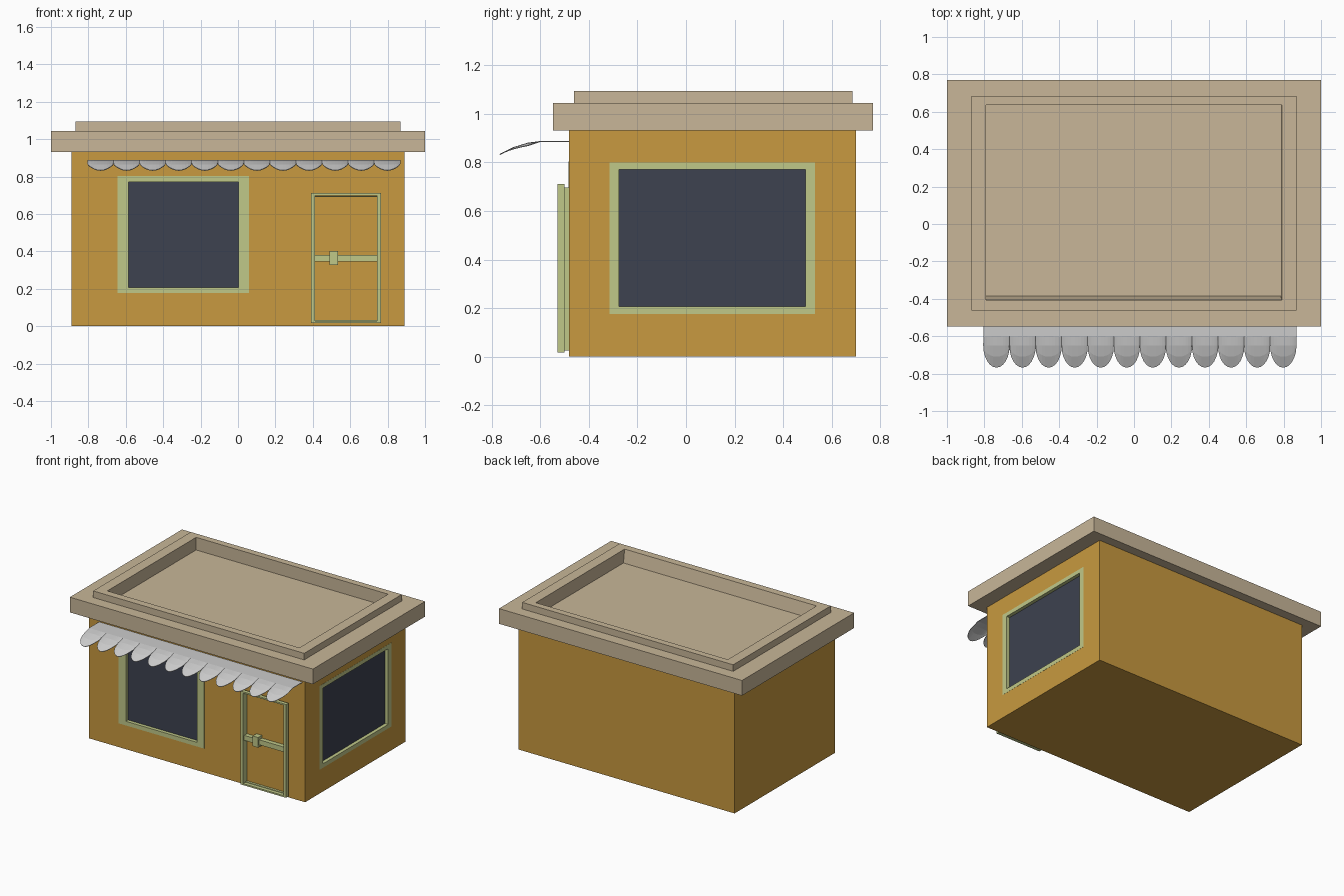
import bpy, bmesh, math

if "Cube" in bpy.data.objects:
    bpy.data.objects.remove(bpy.data.objects["Cube"])


def material(name, rgb):
    m = bpy.data.materials.new(name)
    m.diffuse_color = (*rgb, 1)
    m.use_nodes = True
    m.node_tree.nodes["Principled BSDF"].inputs["Base Color"].default_value = m.diffuse_color
    return m


OCHRE = material("ochre", (0.58, 0.32, 0.05))
STONE = material("stone", (0.58, 0.47, 0.315))
GREEN = material("pale_green", (0.53, 0.58, 0.25))
GLASS = material("dark_glass", (0.047, 0.054, 0.08))


def finish(name, bm, mat=None):
    bmesh.ops.recalc_face_normals(bm, faces=bm.faces)
    mesh = bpy.data.meshes.new(name)
    bm.to_mesh(mesh)
    bm.free()
    obj = bpy.data.objects.new(name, mesh)
    bpy.context.collection.objects.link(obj)
    if mat:
        mesh.materials.append(mat)
    return obj


def top(a, b, d):
    return (a, b, d)


def front(a, b, d):
    return (a, d, b)


def side(a, b, d):
    return (d, a, b)


def loft(name, axis, steps, mat, ring=False):
    """Join a series of (rectangle, depth) steps; ring closes it on itself."""
    bm = bmesh.new()
    loops = []
    for (a0, a1, b0, b1), d in steps:
        corners = [(a0, b0), (a1, b0), (a1, b1), (a0, b1)]
        loops.append([bm.verts.new(axis(a, b, d)) for a, b in corners])
    pairs = list(zip(loops, loops[1:]))
    if ring:
        pairs.append((loops[-1], loops[0]))
    else:
        bm.faces.new(loops[0])
        bm.faces.new(loops[-1])
    for p, q in pairs:
        for i in range(4):
            j = (i + 1) % 4
            bm.faces.new((p[i], p[j], q[j], q[i]))
    return finish(name, bm, mat)


def box(name, axis, rect, d0, d1, mat):
    return loft(name, axis, [(rect, d0), (rect, d1)], mat)


def frame(name, axis, outer, inner, d0, d1, mat):
    return loft(name, axis, [(outer, d0), (outer, d1), (inner, d1), (inner, d0)], mat, True)


# Main building block
walls = box("walls", top, (-0.89, 0.89, -0.482, 0.70), 0, 0.935, OCHRE)


# Windows: flush frame in a wall opening, with the glass set back
def window(name, axis, outer, inner, face, inward):
    cutter = box(name + "_cutter", axis, outer, face - inward, face + inward * 0.04, None)
    cutter.hide_render = True
    cutter.hide_viewport = True
    cut = walls.modifiers.new(name, 'BOOLEAN')
    cut.operation = 'DIFFERENCE'
    cut.solver = 'EXACT'
    cut.object = cutter
    frame(name + "_frame", axis, outer, inner, face + inward * 0.04, face - inward * 0.001, GREEN)
    box(name + "_glass", axis, inner, face + inward * 0.04, face + inward * 0.025, GLASS)


window("front_window", front, (-0.645, 0.06, 0.177, 0.803), (-0.585, 0.002, 0.208, 0.772), -0.482, 1)
window("side_window", side, (-0.315, 0.532, 0.177, 0.80), (-0.275, 0.492, 0.207, 0.77), 0.89, -1)

# Stepped roof with a sunken deck
slab = (-1, 1, -0.548, 0.77)
parapet = (-0.868, 0.868, -0.462, 0.685)
well = (-0.79, 0.79, -0.407, 0.636)
deck = (-0.79, 0.785, -0.386, 0.636)
loft("roof", top, [(slab, 0.932), (slab, 1.045), (parapet, 1.045), (parapet, 1.094),
                   (well, 1.094), (deck, 1.0)], STONE)

# Door: two layered frames, middle rail and handle
opening = (0.412, 0.745, 0.032, 0.702 - 0.01)
frame("door_frame_back", front, (0.40, 0.755, 0.025, 0.697), opening, -0.48, -0.50, GREEN)
frame("door_frame_front", front, (0.39, 0.765, 0.017, 0.711), (0.412, 0.743, 0.028, 0.70),
      -0.50, -0.528, GREEN)
box("door_rail", front, (0.41, 0.746, 0.345, 0.382), -0.48, -0.515, GREEN)
box("door_handle", front, (0.49, 0.535, 0.328, 0.403), -0.48, -0.527, GREEN)

# Scalloped awning
bm = bmesh.new()
START, WIDTH, COUNT, STEPS = -0.805, 0.1394, 12, 12
for n in range(COUNT):
    columns = []
    for i in range(STEPS + 1):
        angle = math.pi * i / STEPS
        x = START + WIDTH * (n + 0.5 - 0.5 * math.cos(angle))
        tip = -0.65 - 0.117 * math.sin(angle)
        column = []
        for y in (-0.47, -0.60, -0.65, (tip - 0.65) / 2, tip):
            t = max(0, (-0.60 - y) / 0.17)
            bow = 0.012 * math.sin(angle) * math.sin(math.pi * min(t, 1))
            column.append(bm.verts.new((x, y, 0.886 - 0.055 * t + bow)))
        columns.append(column)
    for p, q in zip(columns, columns[1:]):
        for k in range(4):
            bm.faces.new((p[k], q[k], q[k + 1], p[k + 1]))
bmesh.ops.remove_doubles(bm, verts=bm.verts, dist=0.0005)
awning = finish("awning", bm)
thick = awning.modifiers.new("thickness", 'SOLIDIFY')
thick.thickness = 0.004
thick.offset = 0
